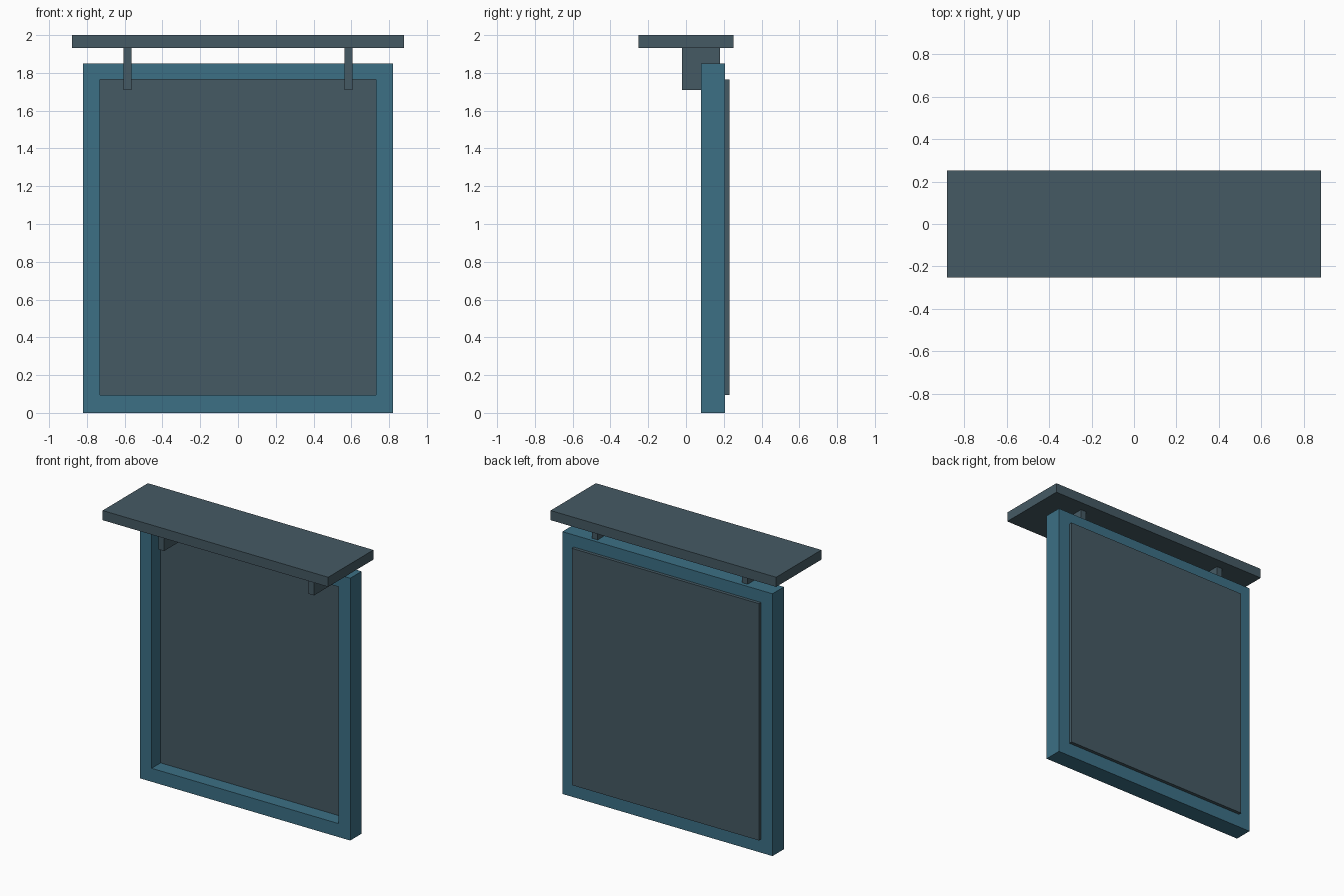
import bpy, bmesh

if "Cube" in bpy.data.objects:
    bpy.data.objects.remove(bpy.data.objects["Cube"])


def material(name, rgb):
    m = bpy.data.materials.new(name)
    m.diffuse_color = (*rgb, 1)
    m.use_nodes = True
    m.node_tree.nodes["Principled BSDF"].inputs["Base Color"].default_value = m.diffuse_color
    return m


slate = material("slate grey", (0.060, 0.102, 0.127))
teal = material("teal blue", (0.045, 0.160, 0.235))


def add_object(name, bm, mat):
    bmesh.ops.recalc_face_normals(bm, faces=bm.faces)
    mesh = bpy.data.meshes.new(name)
    bm.to_mesh(mesh)
    bm.free()
    mesh.materials.append(mat)
    obj = bpy.data.objects.new(name, mesh)
    bpy.context.collection.objects.link(obj)
    return obj


def box(name, x, y, z, mat):
    """Box from (min, max) ranges on each axis."""
    bm = bmesh.new()
    bmesh.ops.create_cube(bm, size=1)
    for v in bm.verts:
        for i, r in enumerate((x, y, z)):
            v.co[i] = r[0] if v.co[i] < 0 else r[1]
    return add_object(name, bm, mat)


def ring_frame(name, outer, inner, y, mat):
    """Rectangular frame; outer and inner are (half width, bottom, top)."""
    bm = bmesh.new()
    loops = []
    for (w, lo, hi), depth in ((outer, y[0]), (outer, y[1]), (inner, y[1]), (inner, y[0])):
        corners = ((-w, lo), (w, lo), (w, hi), (-w, hi))
        loops.append([bm.verts.new((px, depth, pz)) for px, pz in corners])
    for k in range(4):
        a, b = loops[k], loops[(k + 1) % 4]
        for i in range(4):
            j = (i + 1) % 4
            bm.faces.new((a[i], a[j], b[j], b[i]))
    return add_object(name, bm, mat)


# Sign frame with recessed opening
ring_frame("frame", (0.82, 0.0, 1.85), (0.73, 0.095, 1.765), (0.08, 0.207), teal)

# Panel filling the opening and standing slightly proud at the back
box("back_panel", (-0.73, 0.73), (0.18, 0.23), (0.095, 1.765), slate)

# Top shelf
box("top_shelf", (-0.88, 0.88), (-0.252, 0.252), (1.932, 2.0), slate)

# Pair of brackets joining the shelf to the frame
for side, label in ((-1, "left"), (1, "right")):
    cx = side * 0.585
    box(label + "_bracket", (cx - 0.022, cx + 0.022), (-0.02, 0.18), (1.71, 1.932), slate)
